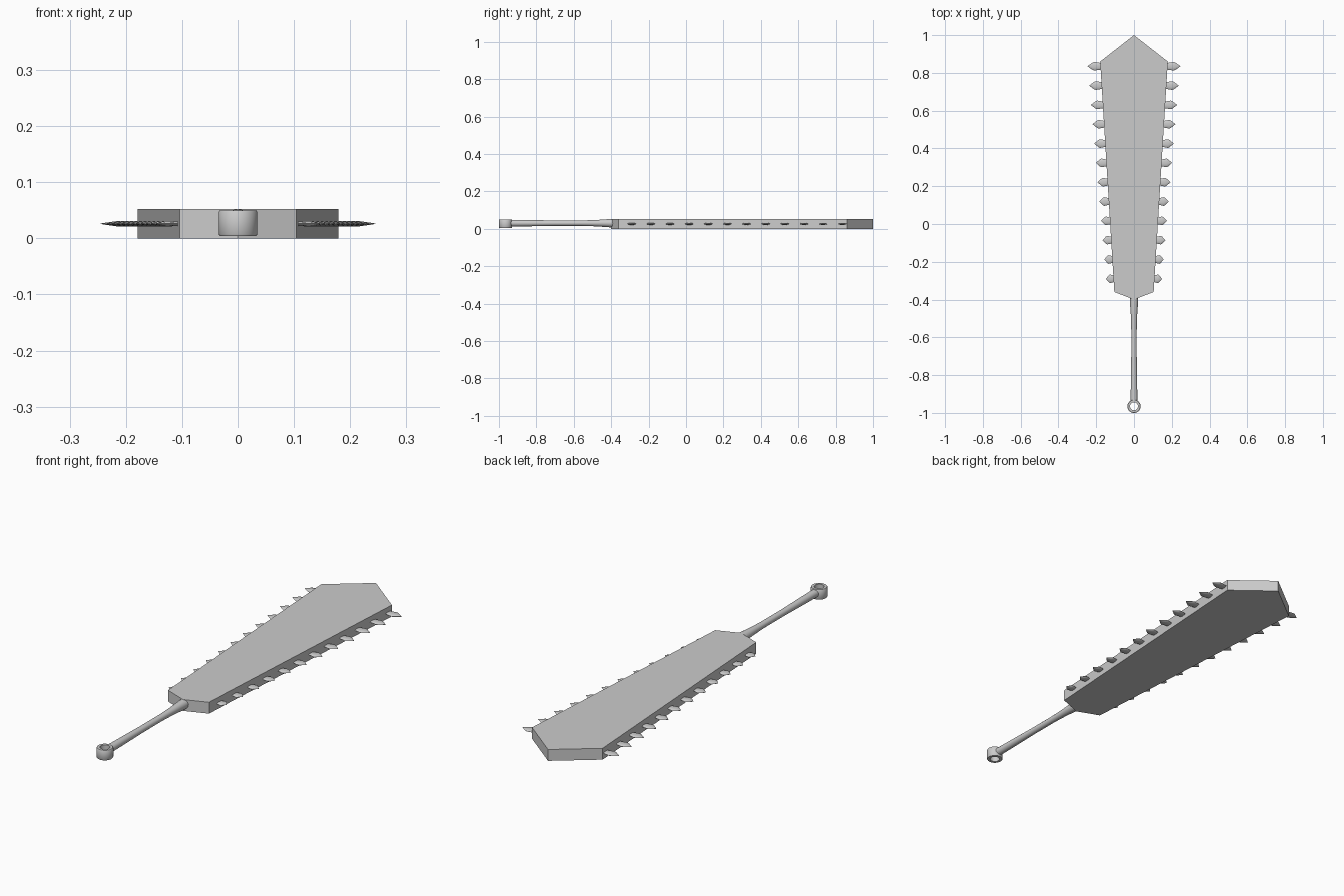
import bpy, bmesh
from math import cos, sin, pi, radians
from mathutils import Vector

cube = bpy.data.objects.get("Cube")
if cube:
    bpy.data.objects.remove(cube)

MID_Z = 0.026

grey = bpy.data.materials.new("plain_grey")
grey.use_nodes = True
grey.diffuse_color = (0.6, 0.6, 0.6, 1)
grey.node_tree.nodes["Principled BSDF"].inputs["Base Color"].default_value = (0.6, 0.6, 0.6, 1)


def finish(name, bm, smooth=False):
    bmesh.ops.recalc_face_normals(bm, faces=bm.faces)
    mesh = bpy.data.meshes.new(name)
    bm.to_mesh(mesh)
    bm.free()
    mesh.materials.append(grey)
    obj = bpy.data.objects.new(name, mesh)
    bpy.context.collection.objects.link(obj)
    if smooth:
        bpy.ops.object.select_all(action="DESELECT")
        obj.select_set(True)
        bpy.context.view_layer.objects.active = obj
        bpy.ops.object.shade_smooth_by_angle(angle=radians(35))
    return obj


def loft(bm, origin, axis, side, up, rings, sides, closed=False):
    """Bridge elliptical rings given as (distance, half width, half height)."""
    loops = []
    for dist, w, h in rings:
        loops.append([bm.verts.new(origin + axis * dist
                                   + side * (w * cos(2 * pi * i / sides))
                                   + up * (h * sin(2 * pi * i / sides)))
                      for i in range(sides)])
    pairs = list(zip(loops, loops[1:]))
    if closed:
        pairs.append((loops[-1], loops[0]))
    else:
        bm.faces.new(loops[0])
        bm.faces.new(loops[-1])
    for a, b in pairs:
        for i in range(sides):
            j = (i + 1) % sides
            bm.faces.new((a[i], a[j], b[j], b[i]))


X, Y, Z = Vector((1, 0, 0)), Vector((0, 1, 0)), Vector((0, 0, 1))

# Flat slab blade, widening toward a pointed end
half = [(0, -0.40), (0.104, -0.36), (0.179, 0.86), (0, 1.0)]
outline = half + [(-x, y) for x, y in half[2:0:-1]]
bm = bmesh.new()
base = bm.faces.new([bm.verts.new((x, y, 0)) for x, y in outline])
top = bmesh.ops.extrude_face_region(bm, geom=[base])
bmesh.ops.translate(bm, vec=Z * 0.052,
                    verts=[g for g in top["geom"] if isinstance(g, bmesh.types.BMVert)])
finish("blade", bm)

# Thin leaf-shaped teeth along both edges, longer toward the end
for side_name, sign in (("left", 1), ("right", -1)):
    bm = bmesh.new()
    for k in range(12):
        t = k / 11
        edge = 0.108 + 0.070 * t
        reach = 0.040 + 0.027 * t
        rings = [(-0.015, 0.015, 0.003), (0, 0.018, 0.004),
                 (reach * 0.48, 0.023, 0.0055), (reach * 0.62, 0.019, 0.0045),
                 (reach, 0.001, 0.0005)]
        loft(bm, Vector((sign * edge, -0.29 + 1.125 * t, MID_Z)),
             X * sign, Y, Z, rings, 10)
    finish(side_name + "_teeth", bm, True)

# Round handle, flared at both ends
bm = bmesh.new()
shaft = [(-0.938, 0.018), (-0.82, 0.0165), (-0.70, 0.0145),
         (-0.56, 0.0145), (-0.48, 0.017), (-0.41, 0.022), (-0.37, 0.022)]
loft(bm, Vector((0, 0, 0.03)), Y, X, Z, [(y, r, r) for y, r in shaft], 20)
finish("handle", bm, True)

# Pommel ring with an upright hole
bm = bmesh.new()
section = [(0.004, 0.033), (0.007, 0.035), (0.047, 0.035), (0.05, 0.033),
           (0.05, 0.021), (0.004, 0.021)]
loft(bm, Vector((0, -0.965, 0)), Z, X, Y, [(z, r, r) for z, r in section], 32, closed=True)
finish("pommel_ring", bm, True)
